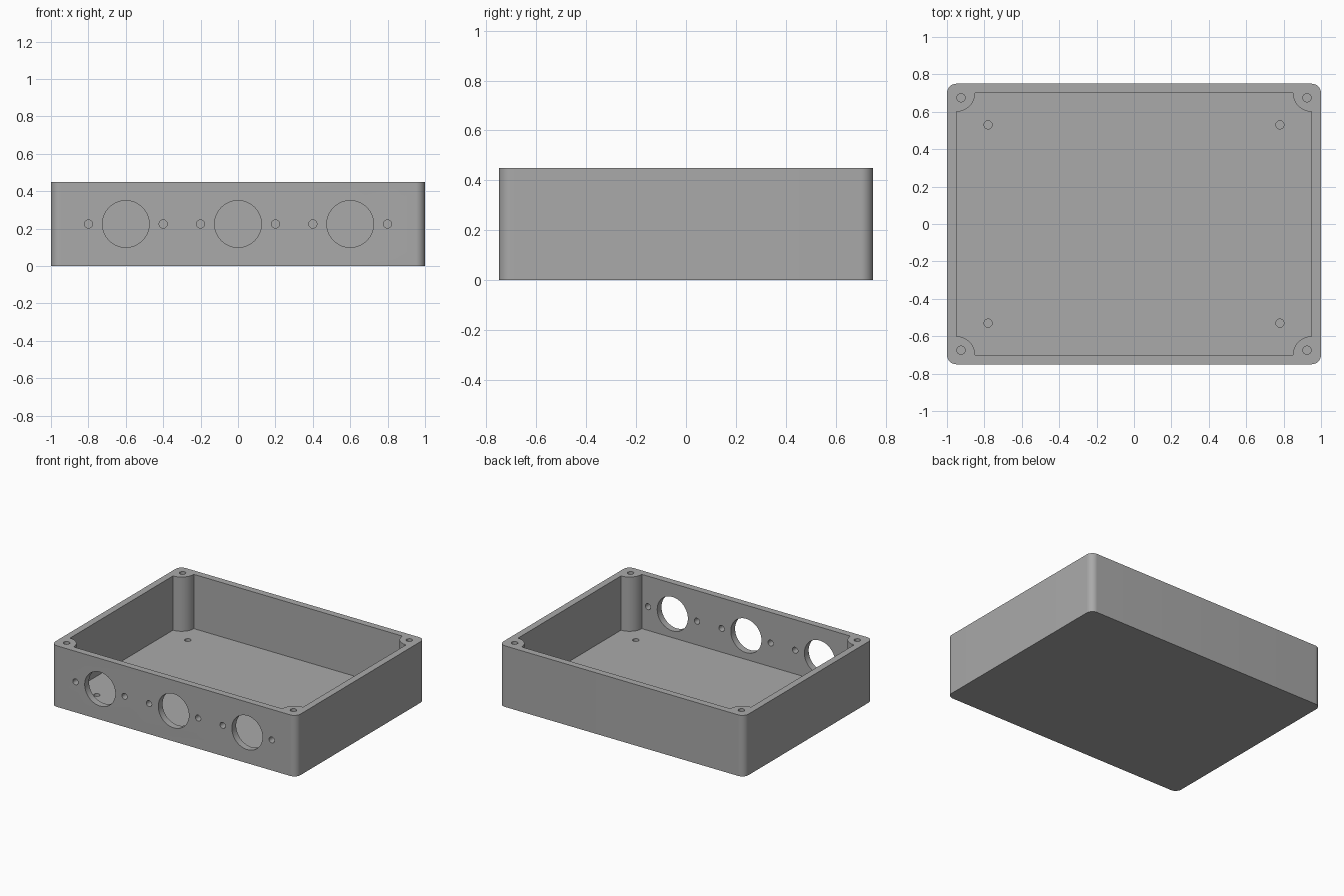
import bpy, bmesh, math
from mathutils import Matrix, Vector

if "Cube" in bpy.data.objects:
    bpy.data.objects.remove(bpy.data.objects["Cube"])

HX, HY, H = 1.0, 0.75, 0.45      # half width, half depth, height
WALL, FLOOR = 0.05, 0.05
CORNER_R, BOSS_R = 0.05, 0.10
SCREW_R, PORT_R = 0.022, 0.125

grey = bpy.data.materials.new("enclosure grey")
grey.diffuse_color = (0.40, 0.40, 0.40, 1)
grey.use_nodes = True
grey.node_tree.nodes["Principled BSDF"].inputs["Base Color"].default_value = grey.diffuse_color


def new_object(name, bm):
    bmesh.ops.recalc_face_normals(bm, faces=bm.faces)
    mesh = bpy.data.meshes.new(name)
    bm.to_mesh(mesh)
    bm.free()
    mesh.materials.append(grey)
    obj = bpy.data.objects.new(name, mesh)
    bpy.context.collection.objects.link(obj)
    return obj


def prism(name, outline, z0, z1):
    bm = bmesh.new()
    face = bm.faces.new([bm.verts.new((x, y, z0)) for x, y in outline])
    top = bmesh.ops.extrude_face_region(bm, geom=[face])["geom"]
    bmesh.ops.translate(bm, vec=(0, 0, z1 - z0),
                        verts=[v for v in top if isinstance(v, bmesh.types.BMVert)])
    return new_object(name, bm)


def corner_outline(cx, cy, r, concave, steps=12):
    """Rectangle whose corners are rounded outwards or scooped inwards."""
    pts = []
    for i, (sx, sy) in enumerate([(1, 1), (-1, 1), (-1, -1), (1, -1)]):
        for k in range(steps + 1):
            t = k / steps * math.pi / 2
            a = i * math.pi / 2 + (1.5 * math.pi - t if concave else t)
            pts.append((sx * cx + r * math.cos(a), sy * cy + r * math.sin(a)))
    return pts


def add_cylinder(bm, start, end, r, segments):
    start, end = Vector(start), Vector(end)
    axis = end - start
    turn = axis.to_track_quat('Z', 'Y').to_matrix().to_4x4()
    bmesh.ops.create_cone(bm, cap_ends=True, segments=segments, radius1=r, radius2=r,
                          depth=axis.length,
                          matrix=Matrix.Translation((start + end) / 2) @ turn)


def cut(target, cutter):
    mod = target.modifiers.new(cutter.name, 'BOOLEAN')
    mod.operation, mod.solver, mod.object = 'DIFFERENCE', 'EXACT', cutter
    bpy.context.view_layer.objects.active = target
    bpy.ops.object.modifier_apply(modifier=mod.name)
    bpy.data.objects.remove(cutter)


# Outer block with rounded vertical edges
box = prism("enclosure_box",
            corner_outline(HX - CORNER_R, HY - CORNER_R, CORNER_R, False), 0, H)

# Cavity, leaving a quarter-round screw boss in each corner
cut(box, prism("cavity_cutter",
               corner_outline(HX - WALL, HY - WALL, BOSS_R, True), FLOOR, H + 0.1))

# Connector ports in the front wall, each with a screw hole either side
bm = bmesh.new()
for x in (-0.6, 0, 0.6):
    for dx, r, seg in ((-0.2, SCREW_R, 24), (0, PORT_R, 64), (0.2, SCREW_R, 24)):
        add_cylinder(bm, (x + dx, -HY - 0.05, H / 2), (x + dx, -HY + WALL + 0.03, H / 2), r, seg)
cut(box, new_object("port_cutter", bm))

# Blind lid screw holes in the bosses and board screw holes in the floor
bm = bmesh.new()
for sx in (-1, 1):
    for sy in (-1, 1):
        add_cylinder(bm, (sx * 0.925, sy * 0.675, FLOOR + 0.05),
                     (sx * 0.925, sy * 0.675, H + 0.05), SCREW_R, 24)
        add_cylinder(bm, (sx * 0.78, sy * 0.53, FLOOR / 2),
                     (sx * 0.78, sy * 0.53, FLOOR + 0.05), SCREW_R, 24)
cut(box, new_object("screw_cutter", bm))

# Smooth curved walls, keep edges sharp
bpy.ops.object.select_all(action='DESELECT')
box.select_set(True)
bpy.context.view_layer.objects.active = box
bpy.ops.object.shade_smooth_by_angle(angle=math.radians(30))
